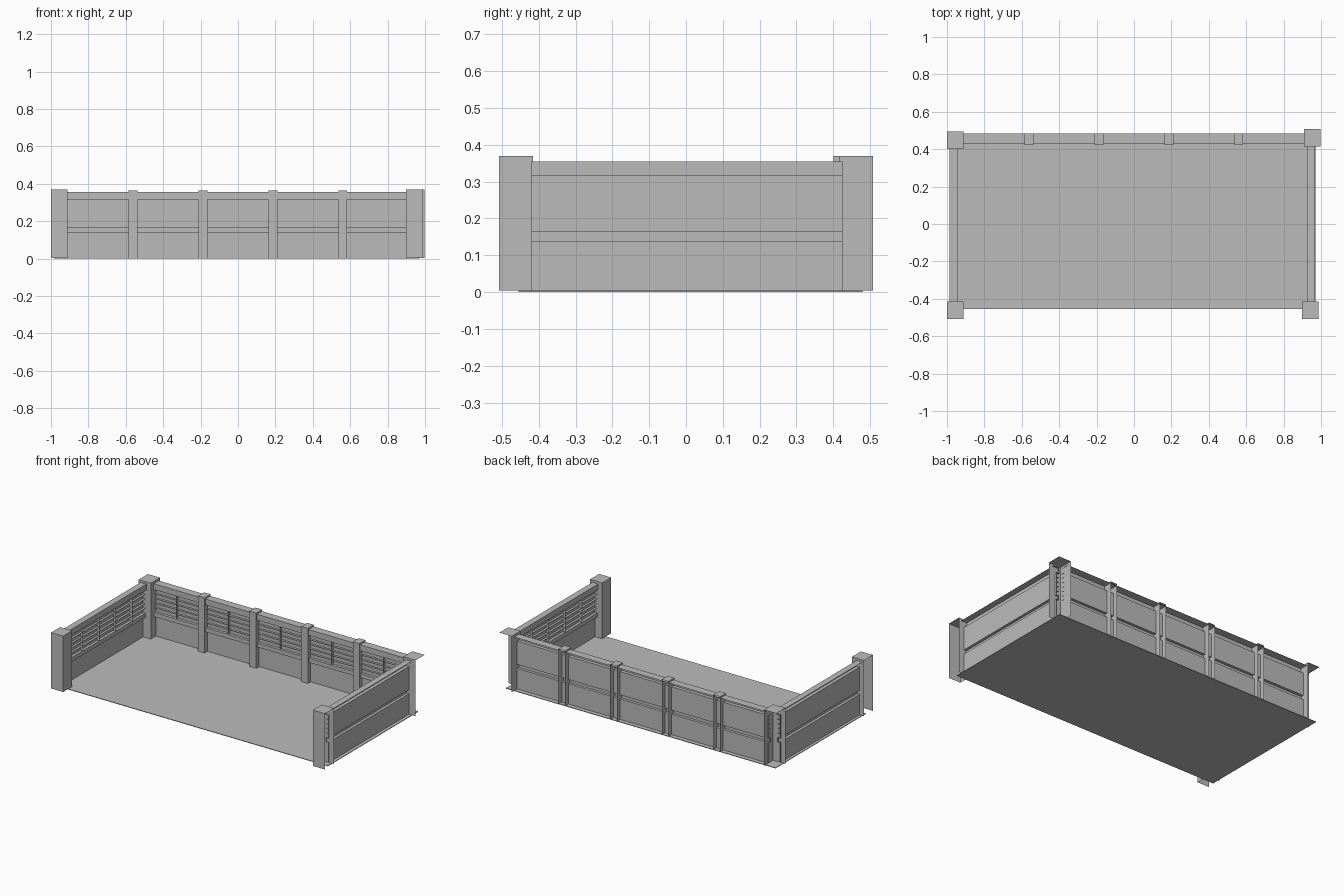
import bpy, bmesh

cube = bpy.data.objects.get("Cube")
if cube:
    bpy.data.objects.remove(cube)

grey = bpy.data.materials.new("plain_grey")
grey.use_nodes = True
colour = (0.5, 0.5, 0.5, 1)
grey.diffuse_color = colour
grey.node_tree.nodes["Principled BSDF"].inputs["Base Color"].default_value = colour


def finish(name, bm):
    mesh = bpy.data.meshes.new(name)
    bm.to_mesh(mesh)
    bm.free()
    mesh.materials.append(grey)
    obj = bpy.data.objects.new(name, mesh)
    bpy.context.scene.collection.objects.link(obj)
    return obj


def quad(bm, *points):
    bm.faces.new([bm.verts.new(p) for p in points])


def shell(name, x0, x1, y0, y1, z0, z1, sides):
    """Box made only of the listed sides, so it can stay open outwards."""
    bm = bmesh.new()
    a, b, c, d = (x0, y0), (x1, y0), (x1, y1), (x0, y1)
    for key, p, q in (("-y", a, b), ("+x", b, c), ("+y", c, d), ("-x", d, a)):
        if key in sides:
            quad(bm, (*p, z0), (*q, z0), (*q, z1), (*p, z1))
    if "top" in sides:
        quad(bm, *[(*p, z1) for p in (a, b, c, d)])
    if "bottom" in sides:
        quad(bm, *[(*p, z0) for p in (d, c, b, a)])
    return finish(name, bm)


RAIL_TOP, RAIL_LOW = 0.355, 0.317
MID_TOP, MID_LOW = 0.165, 0.138


def wall(name, place, start, end, depth, uprights):
    """Folded sheet wall with louvres; place(u, d, z) puts depth d outwards."""
    panel = 0.022
    profile = [(depth, RAIL_TOP), (0, RAIL_TOP), (0, RAIL_LOW), (panel, RAIL_LOW),
               (panel, MID_TOP), (0.004, MID_TOP), (0.004, MID_LOW),
               (panel, MID_LOW), (panel, 0.002)]
    bm = bmesh.new()
    for (d0, z0), (d1, z1) in zip(profile, profile[1:]):
        quad(bm, place(start, d0, z0), place(start, d1, z1),
             place(end, d1, z1), place(end, d0, z0))
    finish(name, bm)

    # Thin louvre blades and their upright fins
    bm = bmesh.new()
    count = 4
    for i in range(1, count + 1):
        z = MID_TOP + (RAIL_LOW - MID_TOP) * i / (count + 1)
        quad(bm, place(start, 0.006, z), place(end, 0.006, z),
             place(end, panel, z), place(start, panel, z))
    for u in uprights:
        quad(bm, place(u, 0.003, MID_TOP), place(u, panel, MID_TOP),
             place(u, panel, RAIL_LOW), place(u, 0.003, RAIL_LOW))
    finish(name + "_louvres", bm)


# Floor slab
shell("floor", -0.985, 0.97, -0.455, 0.48, 0, 0.004,
      ("top", "bottom", "-x", "+x", "-y", "+y"))

# Three walls
wall("back_wall", lambda u, d, z: (u, 0.43 + d, z), -0.915, 0.91, 0.053,
     [-0.75 + 0.375 * i for i in range(5)])
side_fins = [-0.25, -0.08, 0.09, 0.26]
wall("right_wall", lambda u, d, z: (-0.945 - d, u, z), -0.42, 0.41, 0.042, side_fins)
wall("left_wall", lambda u, d, z: (0.927 + d, u, z), -0.42, 0.425, 0.042, side_fins)

# Intermediate back posts, channels open to the rear
for i in range(4):
    x = -0.562 + 0.374 * i
    shell(f"back_post_{i + 1}", x - 0.024, x + 0.024, 0.423, 0.485, 0.004, 0.365,
          ("-y", "-x", "+x", "top"))

# Corner posts, open towards the outside
shell("back_right_post", -1, -0.912, 0.40, 0.495, 0.004, 0.37, ("-y", "+x", "top"))
shell("back_left_post", 0.908, 0.997, 0.415, 0.508, 0.004, 0.37, ("-y", "-x", "top"))
shell("front_right_post", -1, -0.912, -0.508, -0.415, 0.004, 0.37,
      ("-y", "+y", "+x", "top"))
shell("front_left_post", 0.898, 0.986, -0.508, -0.415, 0.004, 0.37,
      ("-y", "+y", "-x", "top"))
